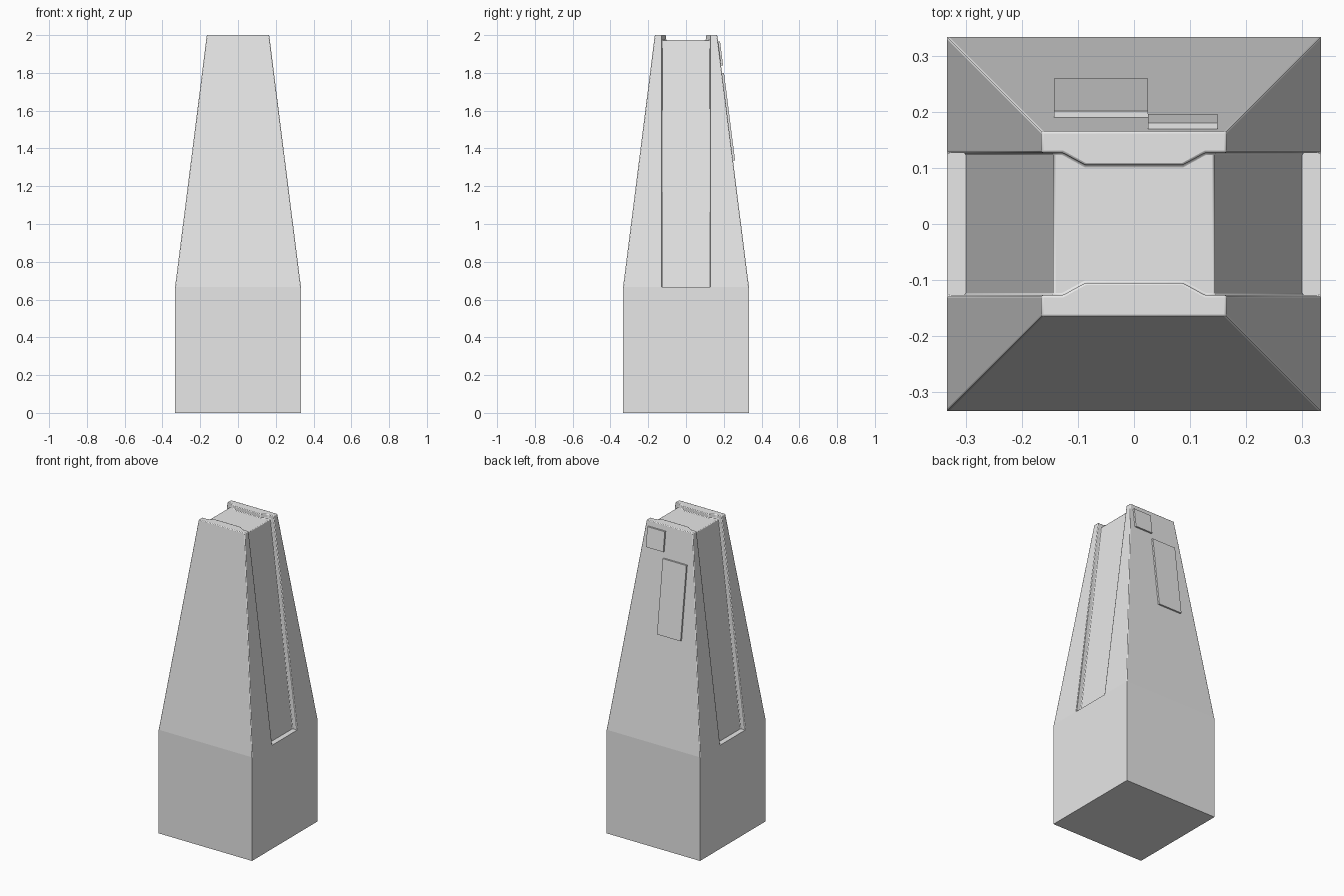
import bpy, bmesh
from mathutils import Vector

if "Cube" in bpy.data.objects:
    bpy.data.objects.remove(bpy.data.objects["Cube"])

WAIST, TOP, CORE_TOP = 0.667, 2.0, 1.975
HALF, HALF_TOP, SLOT = 0.333, 0.165, 0.127

grey = bpy.data.materials.new("light grey")
grey.diffuse_color = (0.8, 0.8, 0.8, 1)
grey.use_nodes = True
grey.node_tree.nodes["Principled BSDF"].inputs["Base Color"].default_value = grey.diffuse_color


def finish(name, bm):
    bmesh.ops.recalc_face_normals(bm, faces=bm.faces)
    me = bpy.data.meshes.new(name)
    bm.to_mesh(me)
    bm.free()
    ob = bpy.data.objects.new(name, me)
    bpy.context.collection.objects.link(ob)
    me.materials.append(grey)
    return ob


def prism(name, points, direction):
    """Extrude a closed outline along a vector."""
    bm = bmesh.new()
    face = bm.faces.new([bm.verts.new(p) for p in points])
    ext = bmesh.ops.extrude_face_region(bm, geom=[face])
    new = [g for g in ext["geom"] if isinstance(g, bmesh.types.BMVert)]
    bmesh.ops.translate(bm, verts=new, vec=Vector(direction))
    # bring back the starting cap if the extrusion consumed it
    bmesh.ops.holes_fill(bm, edges=[e for e in bm.edges if e.is_boundary])
    return finish(name, bm)


# Tower body: square base with a tapered upper part
bm = bmesh.new()
rings = [[bm.verts.new((sx * h, sy * h, z)) for sx, sy in ((-1, -1), (1, -1), (1, 1), (-1, 1))]
         for h, z in ((HALF, 0), (HALF, WAIST), (HALF_TOP, TOP))]
bm.faces.new(rings[0])
bm.faces.new(rings[2])
for a, b in zip(rings, rings[1:]):
    for i in range(4):
        j = (i + 1) % 4
        bm.faces.new((a[i], a[j], b[j], b[i]))
body = finish("tower_body", bm)

# Cutters: a sloped channel on each side and a shaped slot across the top
cutters = []
for s, side in ((-1, "left"), (1, "right")):
    outline = [(0.30, WAIST), (0.5, WAIST), (0.5, 2.1), (0.129, 2.1)]
    cutters.append(prism(side + "_channel_cutter",
                         [(s * x, -SLOT, z) for x, z in outline], (0, 2 * SLOT, 0)))
half = [(0.4, SLOT), (0.127, SLOT), (0.087, 0.105)]
half += [(-x, y) for x, y in reversed(half)]
slot = half + [(x, -y) for x, y in reversed(half)]
cutters.append(prism("top_slot_cutter", [(x, y, CORE_TOP) for x, y in slot], (0, 0, 0.2)))

bpy.context.view_layer.objects.active = body
for c in cutters:
    c.hide_render = True
    mod = body.modifiers.new("cut", "BOOLEAN")
    mod.operation, mod.solver, mod.object = "DIFFERENCE", "EXACT", c
    bpy.ops.object.modifier_apply(modifier=mod.name)
for c in cutters:
    bpy.data.objects.remove(c)

# Soften the edges of the upper part only
bm = bmesh.new()
bm.from_mesh(body.data)
bmesh.ops.remove_doubles(bm, verts=bm.verts, dist=0.0003)
bmesh.ops.dissolve_limit(bm, angle_limit=0.01, verts=bm.verts, edges=bm.edges)
edges = [e for e in bm.edges if len(e.link_faces) == 2 and e.calc_face_angle() > 0.4
         and (e.verts[0].co.z + e.verts[1].co.z) / 2 > WAIST + 0.02]
res = bmesh.ops.bevel(bm, geom=edges, offset=0.004, offset_type="OFFSET", segments=2,
                      profile=0.5, affect="EDGES", clamp_overlap=True)
for f in bm.faces:
    f.smooth = False
    f.material_index = 0
for f in res["faces"]:
    f.smooth = f.calc_area() < 0.012
bm.to_mesh(body.data)
bm.free()


# Thin plates lying on the sloped back face
def back_plate(name, x0, x1, z0, z1, thick=0.011):
    def surface(z):
        return HALF - (HALF - HALF_TOP) * (z - WAIST) / (TOP - WAIST)
    outline = [(surface(z0) - 0.004, z0), (surface(z0) + thick, z0),
               (surface(z1) + thick, z1), (surface(z1) - 0.004, z1)]
    return prism(name, [(x0, y, z) for y, z in outline], (x1 - x0, 0, 0))


back_plate("large_back_plate", -0.143, 0.025, 1.335, 1.80)
back_plate("small_back_plate", 0.025, 0.149, 1.84, 1.965)
